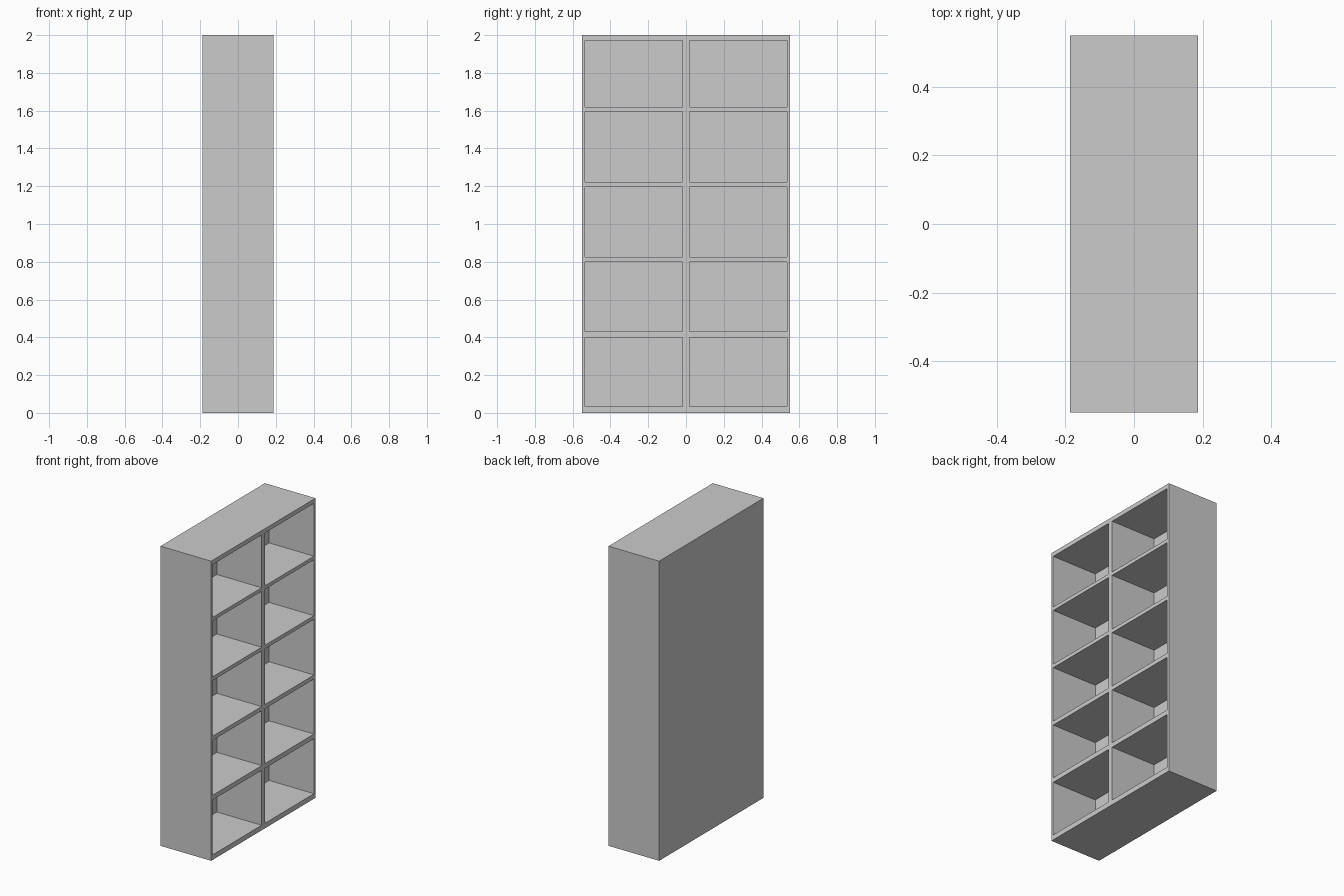
import bpy
import bmesh
from mathutils import Matrix, Vector

if "Cube" in bpy.data.objects:
    bpy.data.objects.remove(bpy.data.objects["Cube"])


def add_box(bm, lo, hi):
    lo, hi = Vector(lo), Vector(hi)
    mat = Matrix.Translation((lo + hi) / 2) @ Matrix.Diagonal((*(hi - lo), 1))
    bmesh.ops.create_cube(bm, size=1, matrix=mat)


def make_object(name, boxes):
    bm = bmesh.new()
    for lo, hi in boxes:
        add_box(bm, lo, hi)
    mesh = bpy.data.meshes.new(name)
    bm.to_mesh(mesh)
    bm.free()
    obj = bpy.data.objects.new(name, mesh)
    bpy.context.collection.objects.link(obj)
    return obj


DEPTH, WIDTH, HEIGHT = 0.374, 1.10, 2.0
BACK_X = -0.144                               # inner face of the back panel
COLUMNS = [(-0.534, -0.0175), (0.0175, 0.534)]
ROWS = [(0.034, 0.40), (0.432, 0.798), (0.826, 1.197),
        (1.222, 1.595), (1.619, 1.971)]

# Solid bookcase body
bookcase = make_object("bookcase", [((-DEPTH / 2, -WIDTH / 2, 0),
                                     (DEPTH / 2, WIDTH / 2, HEIGHT))])

# Compartments, open towards +x
cutter = make_object("compartment_cutter",
                     [((BACK_X, y0, z0), (DEPTH / 2 + 0.1, y1, z1))
                      for y0, y1 in COLUMNS for z0, z1 in ROWS])
cutter.hide_render = True

mod = bookcase.modifiers.new("compartments", 'BOOLEAN')
mod.operation = 'DIFFERENCE'
mod.solver = 'EXACT'
mod.object = cutter
bpy.context.view_layer.objects.active = bookcase
bpy.ops.object.modifier_apply(modifier=mod.name)
bpy.data.objects.remove(cutter)
